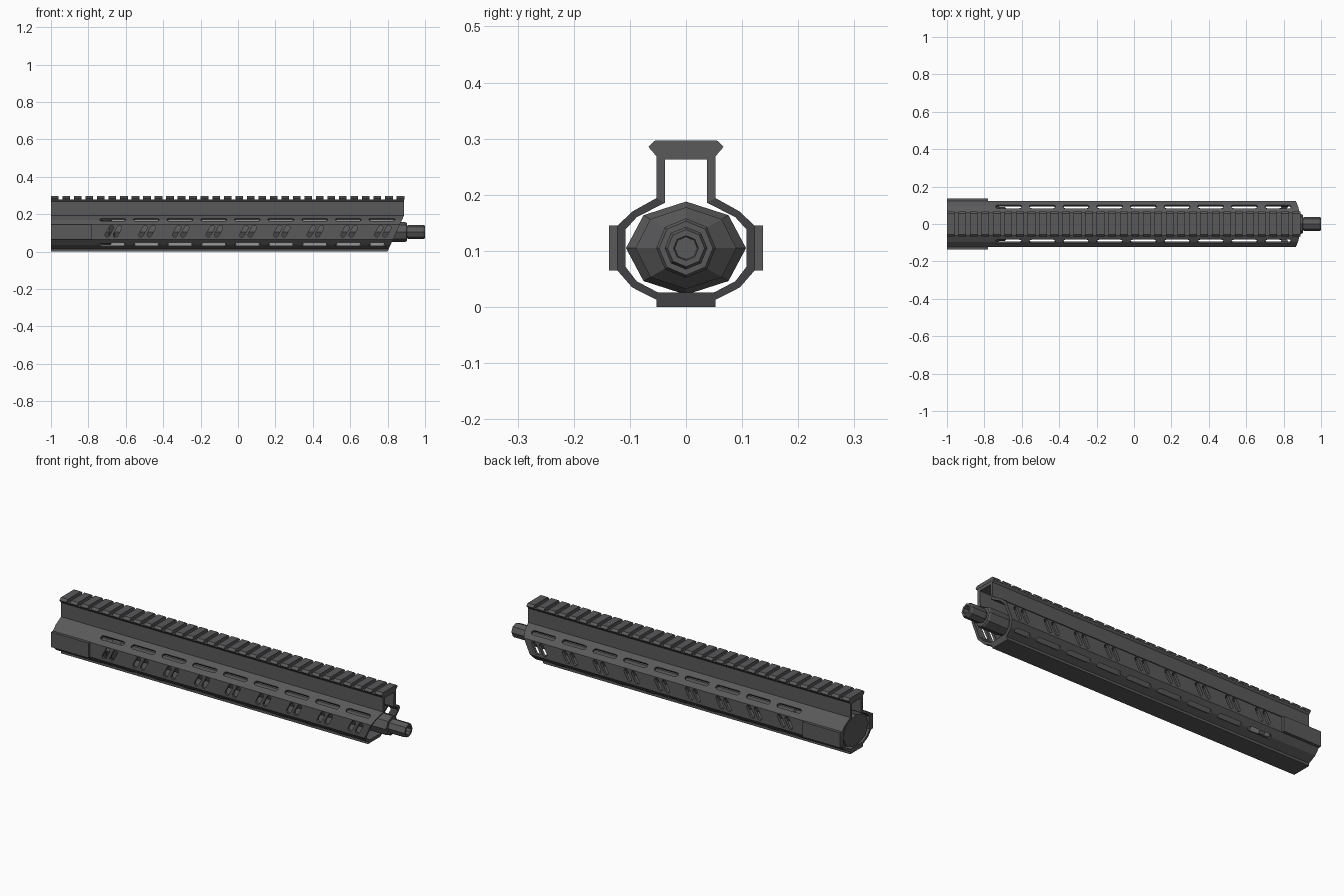
import bpy, bmesh, math
from mathutils import Vector

cube = bpy.data.objects.get("Cube")
if cube:
    bpy.data.objects.remove(cube)

mat = bpy.data.materials.new("dark_gunmetal")
mat.use_nodes = True
color = (0.1, 0.1, 0.104, 1)
mat.diffuse_color = color
mat.node_tree.nodes["Principled BSDF"].inputs["Base Color"].default_value = color

AXIS_Z = 0.105
BACK, FRONT = -1.0, 0.888
GROUPS, PITCH = 9, 0.18


def finish(name, bm):
    bmesh.ops.recalc_face_normals(bm, faces=bm.faces)
    mesh = bpy.data.meshes.new(name)
    bm.to_mesh(mesh)
    bm.free()
    mesh.materials.append(mat)
    obj = bpy.data.objects.new(name, mesh)
    bpy.context.collection.objects.link(obj)
    return obj


def bridge(bm, a, b):
    for i in range(len(a)):
        j = (i + 1) % len(a)
        bm.faces.new((a[i], a[j], b[j], b[i]))


def prism(bm, start, end):
    a = [bm.verts.new(p) for p in start]
    b = [bm.verts.new(p) for p in end]
    bridge(bm, a, b)
    bm.faces.new(a)
    bm.faces.new(b)


def mirrored(half):
    return half + [(-y, z) for y, z in reversed(half) if y > 0]


def front_x(z):
    # Raked front edge below the rail
    return FRONT - max(0, 0.194 - z) * 0.46


# Handguard shell: matched outer and inner profiles
outer = mirrored([(0, .28), (.062, .28), (.053, .269), (.053, .194), (.096, .17),
                  (.123, .144), (.123, .066), (.096, .035), (.053, .013), (.053, 0), (0, 0)])
inner = mirrored([(0, .263), (.0375, .263), (.0375, .255), (.0375, .186), (.088, .16),
                  (.108, .138), (.108, .072), (.088, .046), (.052, .027), (.048, .026), (0, .026)])
bm = bmesh.new()
rings = []
for profile in (outer, inner):
    rings.append([bm.verts.new((BACK, y, z)) for y, z in profile])
    rings.append([bm.verts.new((front_x(z), y, z)) for y, z in profile])
out_back, out_front, in_back, in_front = rings
bridge(bm, out_back, out_front)
bridge(bm, in_back, in_front)
bridge(bm, out_back, in_back)
bridge(bm, out_front, in_front)
shell = finish("handguard_shell", bm)


# Rounded slot cutters
def slot(bm, center, along, normal, length, width, depth=0.035):
    center, u, n = Vector(center), Vector(along).normalized(), Vector(normal).normalized()
    v = n.cross(u)
    r = width / 2
    pts = []
    for side in (1, -1):
        for k in range(5):
            a = math.pi * (k / 4 - 0.5)
            pts.append(center + side * (u * (length / 2 - r + r * math.cos(a)) + v * r * math.sin(a)))
    prism(bm, [p - n * depth for p in pts], [p + n * depth for p in pts])


bm = bmesh.new()
for i in range(GROUPS):
    x0 = -0.74 + i * PITCH
    for side in (1, -1):
        slot(bm, (x0 + .07, side * .093, .172), (1, 0, 0), (0, side * .62, .78), .14, .024)
        x1 = min(x0 + .14, .79)
        slot(bm, ((x0 + x1) / 2, side * .093, .037), (1, 0, 0), (0, side * .62, -.78), x1 - x0, .024)
        for dx in (-.022, .022):
            slot(bm, (x0 + .074 + dx, side * .115, .109), (.55, 0, 1), (0, side, 0), .07, .024, .025)
cutter = finish("slot_cutter", bm)
cutter.hide_render = True
mod = shell.modifiers.new("slots", "BOOLEAN")
mod.operation = "DIFFERENCE"
mod.solver = "EXACT"
mod.object = cutter
bpy.context.view_layer.objects.active = shell
bpy.ops.object.modifier_apply(modifier=mod.name)
bpy.data.objects.remove(cutter)

# Rail teeth along the top
tooth = mirrored([(.055, .297), (.067, .286), (.062, .279)])
bm = bmesh.new()
for i in range(31):
    x = BACK + i * 0.0616
    prism(bm, [(x, y, z) for y, z in tooth], [(x + .041, y, z) for y, z in tooth])
finish("rail_teeth", bm)

# Raised plates on both sides at the rear
for name, side in (("left_side_plate", 1), ("right_side_plate", -1)):
    bm = bmesh.new()
    section = [(side * y, z) for y, z in ((.12, .145), (.137, .145), (.137, .065), (.12, .065))]
    prism(bm, [(BACK, y, z) for y, z in section], [(-.78, y, z) for y, z in section])
    finish(name, bm)


# Eight-sided lofts for the inner tube
def loft(name, sections):
    bm = bmesh.new()
    previous = None
    for x, ry, rz in sections:
        ring = [bm.verts.new((x, ry * math.sin(k * math.pi / 4), AXIS_Z + rz * math.cos(k * math.pi / 4)))
                for k in range(8)]
        if previous:
            bridge(bm, previous, ring)
        else:
            bm.faces.new(ring)
        previous = ring
    bm.faces.new(previous)
    return finish(name, bm)


loft("rear_collar", [(-.995, .107, .083), (-.74, .107, .083), (-.72, .09, .073),
                     (-.69, .09, .073), (-.66, .05, .05)])
loft("inner_tube", [(-.7, .05, .05), (.78, .05, .05), (.79, .053, .053), (.895, .053, .053),
                    (.903, .048, .048), (.903, .034, .034), (.915, .038, .038), (.99, .038, .038),
                    (1, .033, .033), (1, .022, .022), (.94, .02, .02)])
